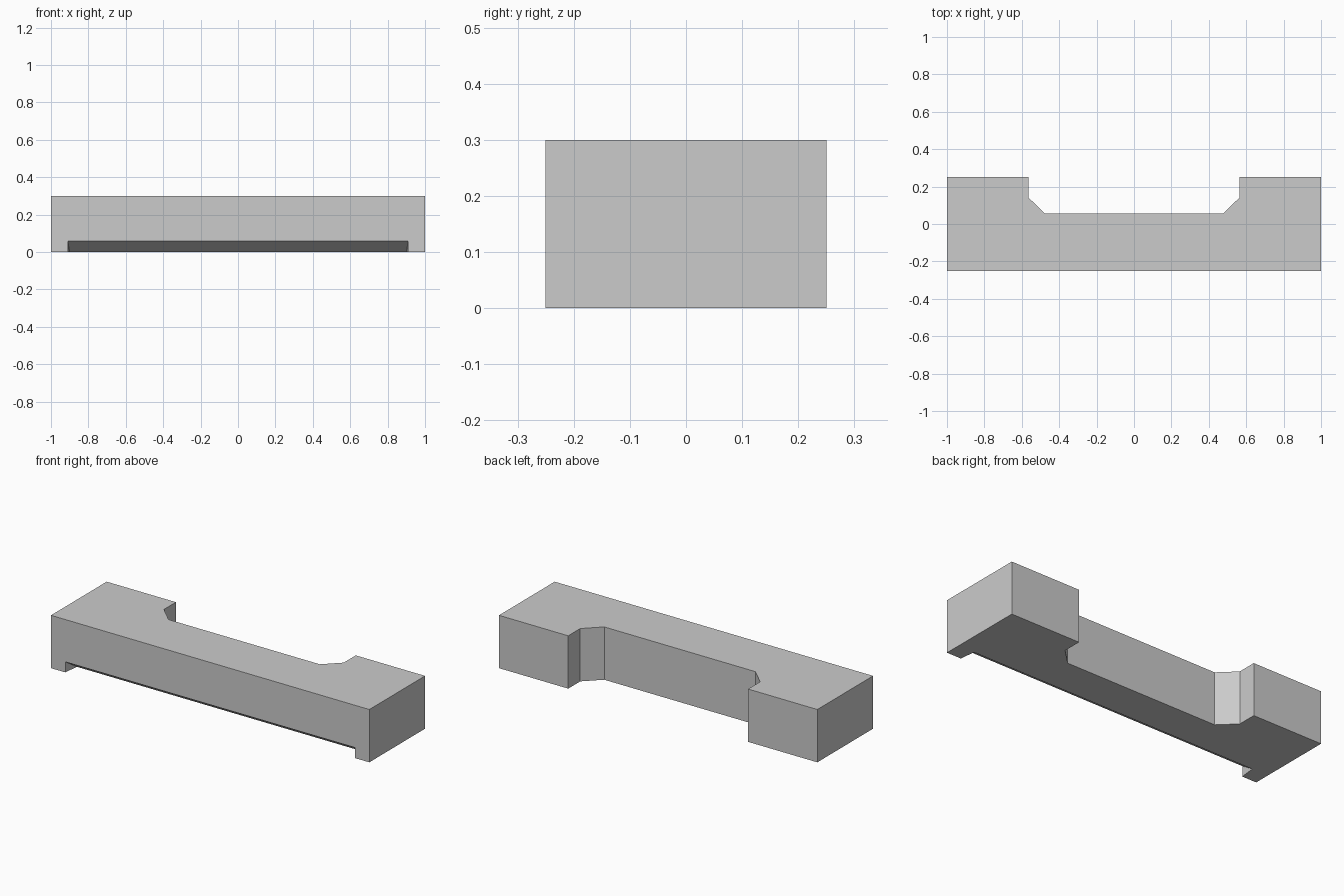
import bpy, bmesh

cube = bpy.data.objects.get("Cube")
if cube:
    bpy.data.objects.remove(cube, do_unlink=True)

grey = bpy.data.materials.new("plain grey")
grey.use_nodes = True
colour = (0.6, 0.6, 0.6, 1)
grey.diffuse_color = colour
grey.node_tree.nodes["Principled BSDF"].inputs["Base Color"].default_value = colour


def prism(name, lower, upper):
    """Closed solid between two matching outlines."""
    bm = bmesh.new()
    a = [bm.verts.new(p) for p in lower]
    b = [bm.verts.new(p) for p in upper]
    bm.faces.new(a)
    bm.faces.new(b)
    for i in range(len(a)):
        j = (i + 1) % len(a)
        bm.faces.new((a[i], a[j], b[j], b[i]))
    bmesh.ops.recalc_face_normals(bm, faces=bm.faces)
    mesh = bpy.data.meshes.new(name)
    bm.to_mesh(mesh)
    bm.free()
    mesh.materials.append(grey)
    obj = bpy.data.objects.new(name, mesh)
    bpy.context.collection.objects.link(obj)
    return obj


# Block with a wide chamfered notch at the back, mirrored across x
half = [(1, -0.25), (1, 0.25), (0.565, 0.25), (0.565, 0.142), (0.475, 0.055)]
outline = half + [(-x, y) for x, y in reversed(half)]
block = prism("notched_block", [(x, y, 0) for x, y in outline],
              [(x, y, 0.3) for x, y in outline])

# Sloping recess under the front edge, with slightly tapered ends
section = [(-0.34, 0.12), (-0.07, -0.06), (-0.34, -0.06)]


def recess_end(side):
    return [(side * (0.91 - 0.11 * (y + 0.25)), y, z) for y, z in section]


cutter = prism("front_recess_cutter", recess_end(-1), recess_end(1))
cutter.hide_render = True

cut = block.modifiers.new("front recess", 'BOOLEAN')
cut.operation = 'DIFFERENCE'
cut.solver = 'EXACT'
cut.object = cutter
bpy.context.view_layer.objects.active = block
bpy.ops.object.modifier_apply(modifier=cut.name)
bpy.data.objects.remove(cutter, do_unlink=True)
